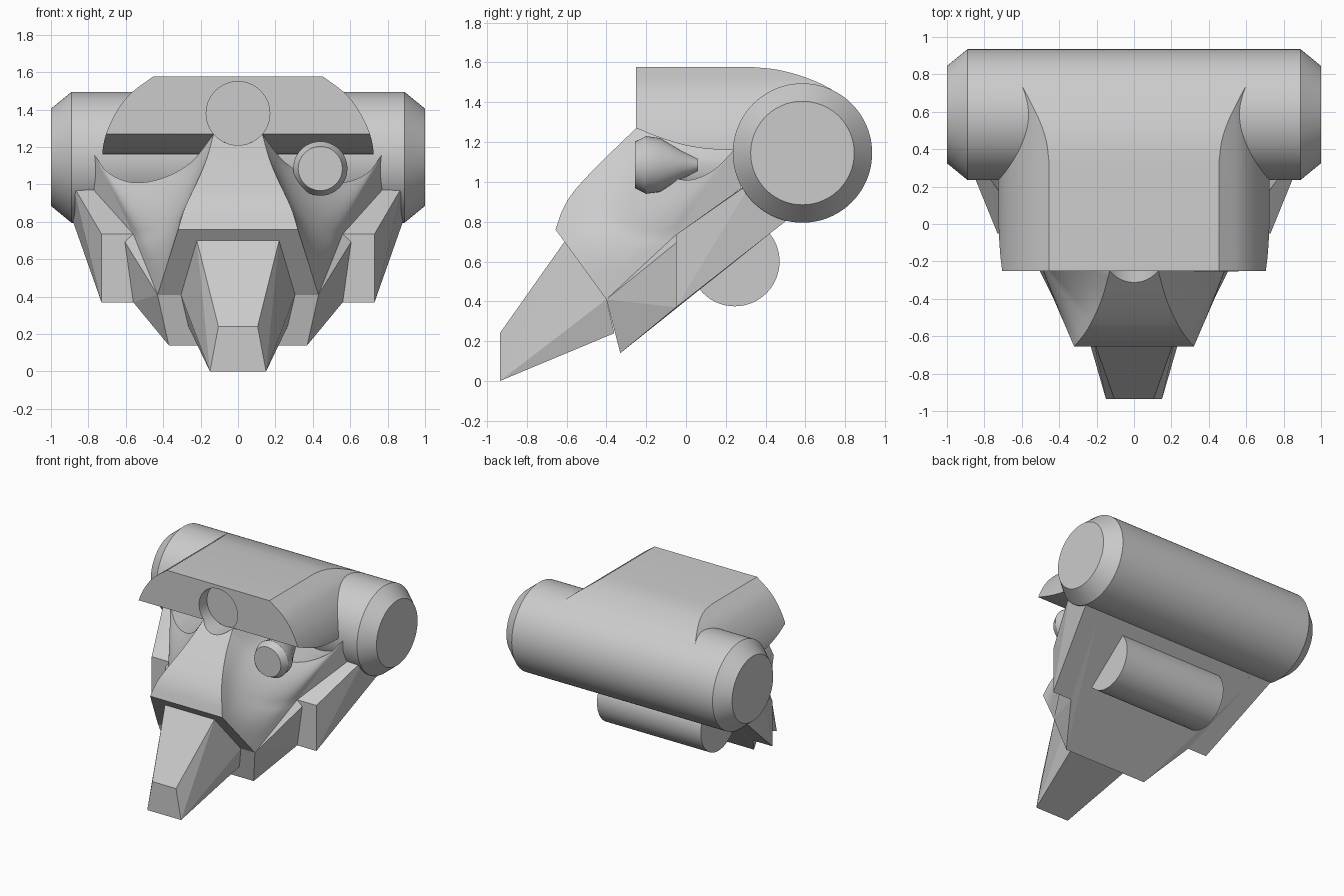
import bpy, bmesh, math
from mathutils import Vector

if "Cube" in bpy.data.objects:
    bpy.data.objects.remove(bpy.data.objects["Cube"])

grey = bpy.data.materials.new("plain grey")
grey.use_nodes = True
grey.diffuse_color = (0.6, 0.6, 0.6, 1)
grey.node_tree.nodes["Principled BSDF"].inputs["Base Color"].default_value = (0.6, 0.6, 0.6, 1)


def finish(name, bm, smooth=True):
    bmesh.ops.remove_doubles(bm, verts=bm.verts, dist=0.0005)
    bmesh.ops.recalc_face_normals(bm, faces=bm.faces)
    mesh = bpy.data.meshes.new(name)
    bm.to_mesh(mesh)
    bm.free()
    ob = bpy.data.objects.new(name, mesh)
    bpy.context.collection.objects.link(ob)
    mesh.materials.append(grey)
    if smooth:
        shade(ob)
    return ob


def shade(ob):
    bpy.ops.object.select_all(action='DESELECT')
    ob.select_set(True)
    bpy.context.view_layer.objects.active = ob
    bpy.ops.object.shade_smooth_by_angle(angle=math.radians(28))


def hull(name, pts, mirrored=True):
    bm = bmesh.new()
    for x, y, z in pts:
        bm.verts.new((x, y, z))
        if mirrored:
            bm.verts.new((-x, y, z))
    res = bmesh.ops.convex_hull(bm, input=bm.verts)
    loose = [v for v in bm.verts if not v.link_faces]
    bmesh.ops.delete(bm, geom=loose, context='VERTS')
    bmesh.ops.dissolve_limit(bm, angle_limit=0.02, verts=bm.verts, edges=bm.edges)
    return finish(name, bm, False)


def lathe(name, stations, centre, axis, n=64, smooth=True):
    """Round solid along x or y; stations are (position, radius)."""
    bm = bmesh.new()
    rings = []
    for p, r in stations:
        ring = []
        for i in range(n):
            a = math.tau * i / n
            c, s = r * math.cos(a), r * math.sin(a)
            co = (p, centre[0] + c, centre[1] + s) if axis == 'x' else (centre[0] + c, p, centre[1] + s)
            ring.append(bm.verts.new(co))
        rings.append(ring)
    for a, b in zip(rings, rings[1:]):
        for i in range(n):
            j = (i + 1) % n
            bm.faces.new((a[i], a[j], b[j], b[i]))
    bm.faces.new(rings[0])
    bm.faces.new(rings[-1])
    return finish(name, bm, smooth)


def spline(pts, n):
    """Catmull-Rom samples through a few points."""
    p = [Vector(q) for q in pts]
    p = [2 * p[0] - p[1]] + p + [2 * p[-1] - p[-2]]
    segs = len(p) - 3
    out = []
    for i in range(n + 1):
        f = i / n * segs
        k = min(int(f), segs - 1)
        t = f - k
        a, b, c, d = p[k:k + 4]
        out.append(0.5 * (2 * b + (c - a) * t + (2 * a - 5 * b + 4 * c - d) * t ** 2
                          + (3 * b - a - 3 * c + d) * t ** 3))
    return out


def polyline(pts, n):
    p = [Vector(q) for q in pts]
    out = []
    for i in range(n + 1):
        f = i / n * (len(p) - 1)
        k = min(int(f), len(p) - 2)
        out.append(p[k].lerp(p[k + 1], f - k))
    return out


def grid(bm, rows):
    vs = [[bm.verts.new(c) for c in row] for row in rows]
    for a, b in zip(vs, vs[1:]):
        for i in range(len(a) - 1):
            bm.faces.new((a[i], a[i + 1], b[i + 1], b[i]))


def prism(name, outline, axis, lo, hi):
    bm = bmesh.new()
    place = (lambda p, d: (d, p[0], p[1])) if axis == 'x' else (lambda p, d: (p[0], d, p[1]))
    a = [bm.verts.new(place(p, lo)) for p in outline]
    b = [bm.verts.new(place(p, hi)) for p in outline]
    bm.faces.new(a)
    bm.faces.new(b)
    for i in range(len(a)):
        j = (i + 1) % len(a)
        bm.faces.new((a[i], a[j], b[j], b[i]))
    return finish(name, bm, False)


def boolean(ob, cutter, op):
    mod = ob.modifiers.new("cut", 'BOOLEAN')
    mod.operation, mod.object, mod.solver = op, cutter, 'EXACT'
    bpy.ops.object.select_all(action='DESELECT')
    bpy.context.view_layer.objects.active = ob
    ob.select_set(True)
    bpy.ops.object.modifier_apply(modifier=mod.name)
    bpy.data.objects.remove(cutter)


# Large crossways drum at the back, and the small roller below
lathe("rear_drum", [(-1, .26), (-.89, .35), (.89, .35), (1, .26)], (.585, 1.145), 'x', 96)
lathe("lower_roller", [(-.46, .225), (.46, .225)], (.245, .6), 'x')

# Brow: rounded front outline trimmed by a curved side profile
side = [(p.x, p.z) for p in spline([(.45, 0, 1.58), (.575, 0, 1.485), (.655, 0, 1.38),
                                    (.705, 0, 1.27), (.725, 0, 1.17), (.715, 0, 1.1)], 25)]
brow = prism("brow", side + [(-x, z) for x, z in reversed(side)], 'y', -.25, .9)
under = [(p.x, p.z) for p in spline([(.26, 0, 1.16), (.12, 0, 1.165), (0, 0, 1.183),
                                     (-.13, 0, 1.222), (-.25, 0, 1.27)], 16)]
crown = [(p.x, p.z) for p in spline([(.33, 0, 1.577), (.45, 0, 1.565), (.57, 0, 1.535),
                                     (.69, 0, 1.487), (.79, 0, 1.427)], 16)]
trim = prism("brow_trim", under + [(-.25, 1.577)] + crown + [(.585, 1.16)], 'x', -1, 1)
boolean(brow, trim, 'INTERSECT')
hole = lathe("dimple_cutter", [(-.5, .17), (-.15, .17)], (0, 1.38), 'y', 64, False)
boolean(brow, hole, 'DIFFERENCE')
shade(brow)
lathe("dimple_floor", [(-.15, .17), (-.145, .17)], (0, 1.38), 'y')

# Face: curved cheeks, eye socket rims and a flaring nose bridge
N = 20
ridge = spline([(.13, -.25, 1.27), (.165, -.38, 1.145), (.205, -.48, 1.045),
                (.25, -.565, .95), (.29, -.62, .86), (.32, -.655, .76)], N)
rim = spline([(.13, -.25, 1.27), (.25, -.2, 1.12), (.4, -.1, 1.035),
              (.56, .02, 1.01), (.69, .14, 1.06), (.77, .24, 1.16)], N)
outer = polyline([(.77, .24, 1.16), (.56, -.05, .735), (.43, -.4, .41)], N)
low = polyline([(.32, -.655, .76), (.43, -.4, .41)], N)
bm = bmesh.new()
patch = []
for i in range(N + 1):
    u = i / N
    row = []
    for j in range(N + 1):
        v = j / N
        corner = (rim[0].lerp(rim[N], v)).lerp(low[0].lerp(low[N], v), u)
        row.append(rim[j].lerp(low[j], u) + ridge[i].lerp(outer[i], v) - corner)
    patch.append(row)
wall = [(.77, .24, 1.16), (.77, .28, .96), (.56, -.05, .735)]
for s in (1, -1):
    def flip(p):
        return (s * p[0], p[1], p[2])
    grid(bm, [[flip(p) for p in row] for row in patch])
    grid(bm, [[flip(p) for p in rim], [flip((p.x, max(.4, p.y), p.z)) for p in rim]])
    bm.faces.new([bm.verts.new(flip(p)) for p in wall])

# Bridge top, notched by the round dimple above it
rows = []
for p in ridge:
    row = []
    for k in range(-10, 11):
        x = p.x * k / 10
        y, z = p.y, p.z
        if abs(x) < .17:
            arc = 1.38 - math.sqrt(.17 ** 2 - x * x)
            if z > arc:
                z = arc
                y = -.25 - (1.27 - z) * 1.04
        row.append((x, y, z))
    rows.append(row)
grid(bm, rows)
grid(bm, [rows[0], [(x, -.15, z) for x, y, z in rows[0]]])
bm.faces.new([bm.verts.new(c) for c in ((-.32, -.655, .76), (.32, -.655, .76),
                                        (.43, -.4, .41), (-.43, -.4, .41))])
bmesh.ops.dissolve_degenerate(bm, dist=0.0005, edges=bm.edges)
finish("face", bm)

# Sloping jaw plate and flared cheek blocks
hull("jaw_plate", [(.37, -.33, .14), (.43, -.4, .41), (.56, -.05, .37), (.56, -.05, .735),
                   (.77, .28, .96), (.77, .54, .835)])
for label, s in (("left", 1), ("right", -1)):
    hull(label + "_cheek_block",
         [(s * x, y, z) for x, y, z in ((.56, -.05, .37), (.73, -.05, .37), (.56, -.05, .735),
                                        (.73, -.05, .735), (.77, .28, .97), (.885, .33, 1.0),
                                        (.885, .51, .81), (.7, .51, .81))], False)

# Beak
hull("beak", [(.22, -.61, .70), (.305, -.4, .41), (.265, -.36, .24),
              (.105, -.935, .24), (.15, -.935, 0)])

# Single eye on the left side
lathe("left_eye", [(-.255, .118), (-.2, .145), (-.13, .135), (-.02, .07), (.06, .03)],
      (.44, 1.085), 'y', 48)
